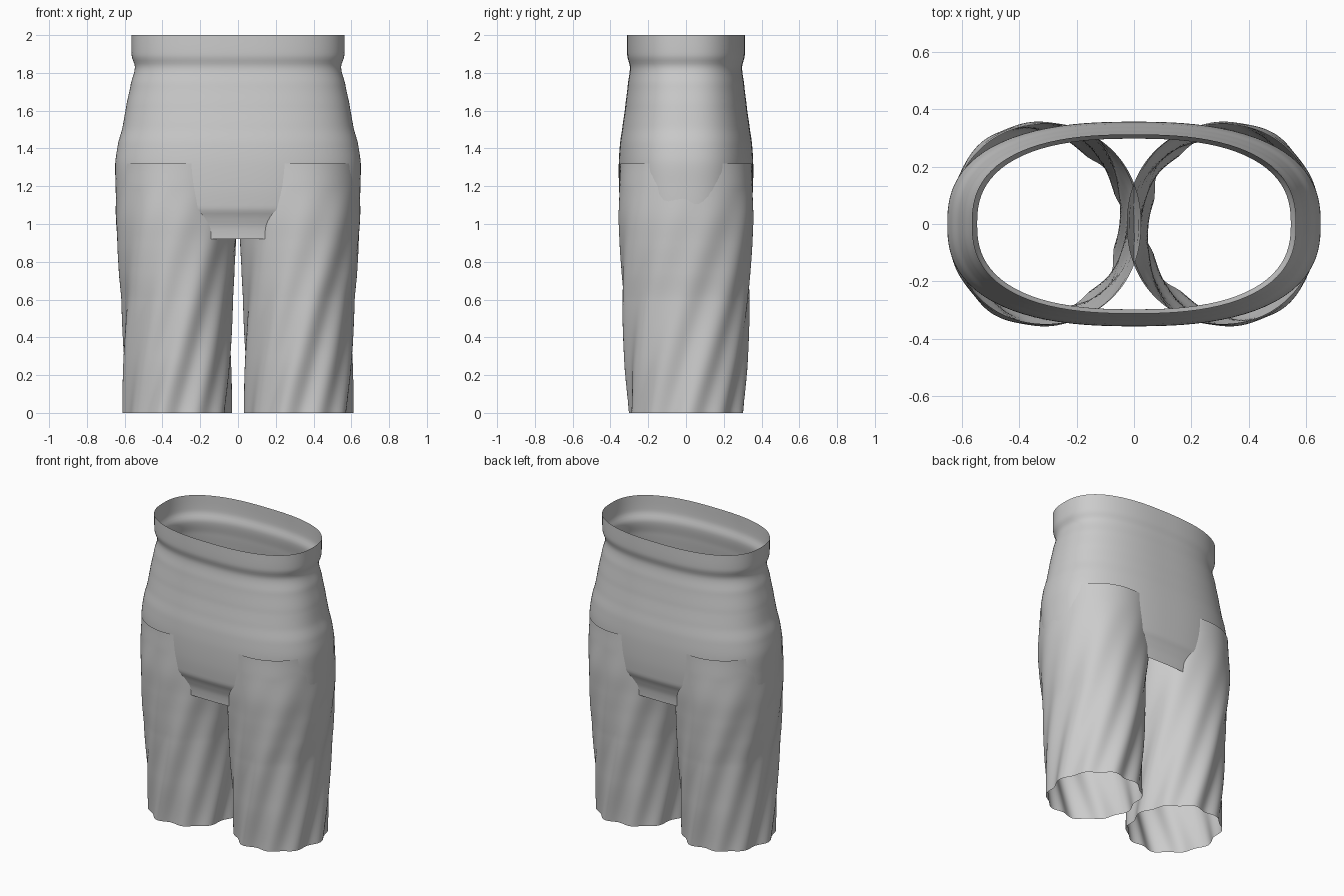
import bpy, bmesh
from math import sin, cos, pi, radians

if "Cube" in bpy.data.objects:
    bpy.data.objects.remove(bpy.data.objects["Cube"])


def smooth_sample(keys, z):
    """Catmull-Rom style interpolation of (z, a, b, ...) rows, z descending."""
    for i in range(len(keys) - 1):
        k0, k1 = keys[i], keys[i + 1]
        if k1[0] <= z <= k0[0]:
            t = (k0[0] - z) / (k0[0] - k1[0])
            kp, kn = keys[max(i - 1, 0)], keys[min(i + 2, len(keys) - 1)]
            out = []
            for p, a, b, n in zip(kp[1:], k0[1:], k1[1:], kn[1:]):
                m0, m1 = (b - p) * 0.4, (n - a) * 0.4
                out.append((2*t**3 - 3*t**2 + 1) * a + (t**3 - 2*t*t + t) * m0
                           + (3*t*t - 2*t**3) * b + (t**3 - t*t) * m1)
            return out
    return keys[-1][1:]


def open_tube(name, point, z_top, z_bottom, rows, sides):
    """Loft an open cloth tube; point(angle, z) gives x, y."""
    bm = bmesh.new()
    rings = []
    for r in range(rows + 1):
        z = z_top + (z_bottom - z_top) * r / rows
        rings.append([bm.verts.new((*point(2*pi*s/sides, z), z)) for s in range(sides)])
    for a, b in zip(rings, rings[1:]):
        for s in range(sides):
            n = (s + 1) % sides
            bm.faces.new((a[s], b[s], b[n], a[n]))
    mesh = bpy.data.meshes.new(name)
    bm.to_mesh(mesh)
    bm.free()
    mesh.polygons.foreach_set("use_smooth", [True] * len(mesh.polygons))
    obj = bpy.data.objects.new(name, mesh)
    bpy.context.collection.objects.link(obj)
    return obj


def oval(a, rx, ry, power):
    """Superellipse point."""
    c, s = cos(a), sin(a)
    d = (abs(c)**power + abs(s)**power) ** (-1 / power)
    return rx * c * d, ry * s * d


# Waist and hips: z, half width, half depth
HIPS = [(2.0, .565, .312), (1.89, .563, .311), (1.83, .546, .297), (1.74, .568, .308),
        (1.61, .594, .323), (1.52, .61, .336), (1.42, .636, .35), (1.32, .65, .356),
        (1.2, .648, .355), (1.08, .644, .346), (1.03, .63, .325),
        (.98, .59, .31), (.92, .56, .304)]


def hip_point(a, z):
    rx, ry = smooth_sample(HIPS, z)
    return oval(a, rx, ry, 2.5)


# Trouser legs: z, centre x, half width, half depth
LEG = [(1.32, .307, .332, .348), (1.2, .314, .33, .352), (1.04, .322, .325, .356),
       (.9, .325, .314, .35), (.75, .325, .302, .342), (.6, .322, .29, .333),
       (.3, .322, .284, .315), (0, .322, .277, .295)]


def leg_point(side):
    def point(a, z):
        cx, rx, ry = smooth_sample(LEG, z)
        x, y = oval(a, rx, ry, 2.1)
        # twisted folds, deeper toward the hem
        fade = max(0, 1 - z / 1.2) ** 0.8
        t = a - radians(55) * z
        fold = fade * (.011 * sin(10 * t + 1.2) + .006 * sin(6 * t + .5))
        k = 1 + fold / .3
        return side * cx + x * k, y * k
    return point


open_tube("hips_and_waist", hip_point, 2.0, .92, 72, 96)
for name, side in (("left_trouser_leg", -1), ("right_trouser_leg", 1)):
    open_tube(name, leg_point(side), 1.32, 0, 66, 120)
